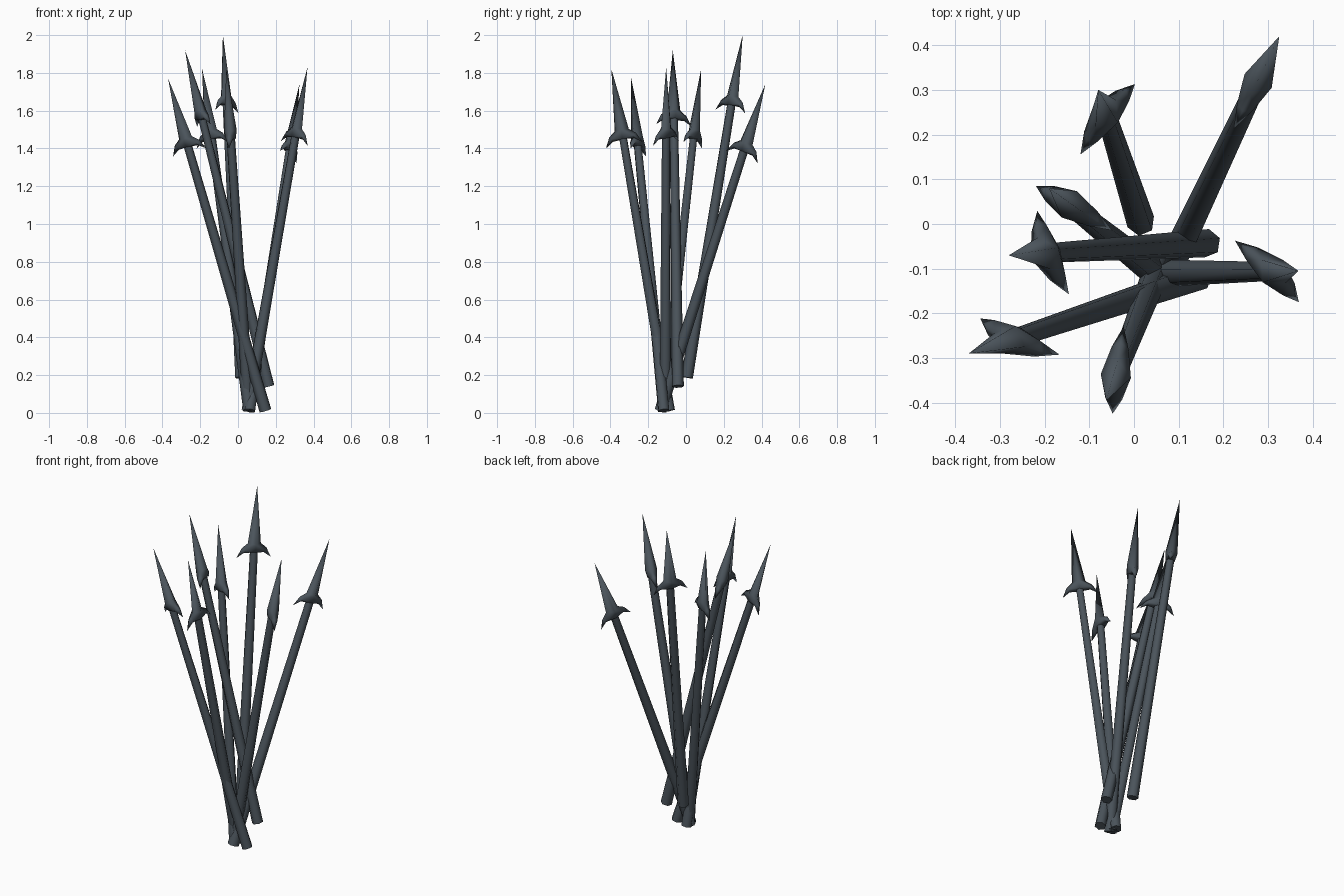
import bpy
import bmesh
from math import radians
from mathutils import Matrix, Vector

cube = bpy.data.objects.get("Cube")
if cube:
    bpy.data.objects.remove(cube, do_unlink=True)

# Single dark iron colour
iron = bpy.data.materials.new("dark_slate_iron")
iron.use_nodes = True
colour = (0.07, 0.088, 0.105, 1)
iron.diffuse_color = colour
iron.node_tree.nodes["Principled BSDF"].inputs["Base Color"].default_value = colour


def finish(bm, name, matrix, smooth_angle):
    bmesh.ops.recalc_face_normals(bm, faces=bm.faces)
    mesh = bpy.data.meshes.new(name)
    bm.to_mesh(mesh)
    bm.free()
    mesh.materials.append(iron)
    obj = bpy.data.objects.new(name, mesh)
    obj.matrix_world = matrix
    bpy.context.collection.objects.link(obj)
    bpy.ops.object.select_all(action="DESELECT")
    obj.select_set(True)
    bpy.context.view_layer.objects.active = obj
    bpy.ops.object.shade_smooth_by_angle(angle=radians(smooth_angle))


def make_shaft(name, matrix, length):
    # Tapered hexagonal pole hanging below the head
    bm = bmesh.new()
    bmesh.ops.create_cone(bm, cap_ends=True, segments=6, radius1=0.032,
                          radius2=0.022, depth=length - 0.34)
    bmesh.ops.translate(bm, verts=bm.verts, vec=(0, 0, -(length + 0.34) / 2))
    finish(bm, name, matrix, 75)


def make_head(name, matrix):
    # Diamond spike with two swept-back barbs; the tip is the local origin
    bm = bmesh.new()
    tip = bm.verts.new((0, 0, 0))
    front, back = [bm.verts.new((0, y, -0.33)) for y in (-0.034, 0.034)]
    low_front, low_back = [bm.verts.new((0, y, -0.375)) for y in (-0.026, 0.026)]
    for side in (-1, 1):
        shoulder = bm.verts.new((side * 0.038, 0, -0.328))
        bend = bm.verts.new((side * 0.072, 0, -0.355))
        point = bm.verts.new((side * 0.1, 0, -0.41))
        under = bm.verts.new((side * 0.058, 0, -0.382))
        for ridge, low, y in ((front, low_front, -0.019), (back, low_back, 0.019)):
            mid = bm.verts.new((side * 0.058, y, -0.366))
            for face in ((tip, ridge, shoulder), (shoulder, ridge, mid),
                         (shoulder, mid, bend), (bend, mid, point),
                         (ridge, low, mid), (mid, under, point),
                         (low, under, mid)):
                bm.faces.new(face)
        bm.faces.new((low_front, low_back, under))
    finish(bm, name, matrix, 105)


# Tip, butt and horizontal barb direction of each spear
spears = [
    ((0.325, 0.42, 1.74), (0.062, -0.135, 0.012), (0.46, 0.89)),
    ((-0.08, 0.30, 2.00), (0.015, 0.005, 0.187), (0.12, 0.155)),
    ((-0.19, 0.08, 1.82), (0.06, -0.12, 0.012), (0.86, -0.5)),
    ((-0.28, -0.07, 1.92), (0.163, -0.043, 0.14), (0.07, -0.185)),
    ((-0.37, -0.29, 1.77), (0.145, -0.118, 0.012), (0.175, -0.08)),
    ((-0.062, -0.395, 1.82), (0.057, -0.088, 0.012), (0.12, 0.95)),
    ((0.368, -0.105, 1.83), (0.05, -0.11, 0.012), (0.14, -0.135)),
]
for i, (tip, butt, barb) in enumerate(spears, 1):
    tip, butt = Vector(tip), Vector(butt)
    axis = (tip - butt).normalized()
    # Tilt the barb direction until it is square to the shaft
    across = Vector((*barb, -(barb[0] * axis.x + barb[1] * axis.y) / axis.z)).normalized()
    turn = Matrix((across, axis.cross(across), axis)).transposed().to_4x4()
    matrix = Matrix.Translation(tip) @ turn
    make_shaft(f"spear_shaft_{i}", matrix, (tip - butt).length)
    make_head(f"spear_head_{i}", matrix)
